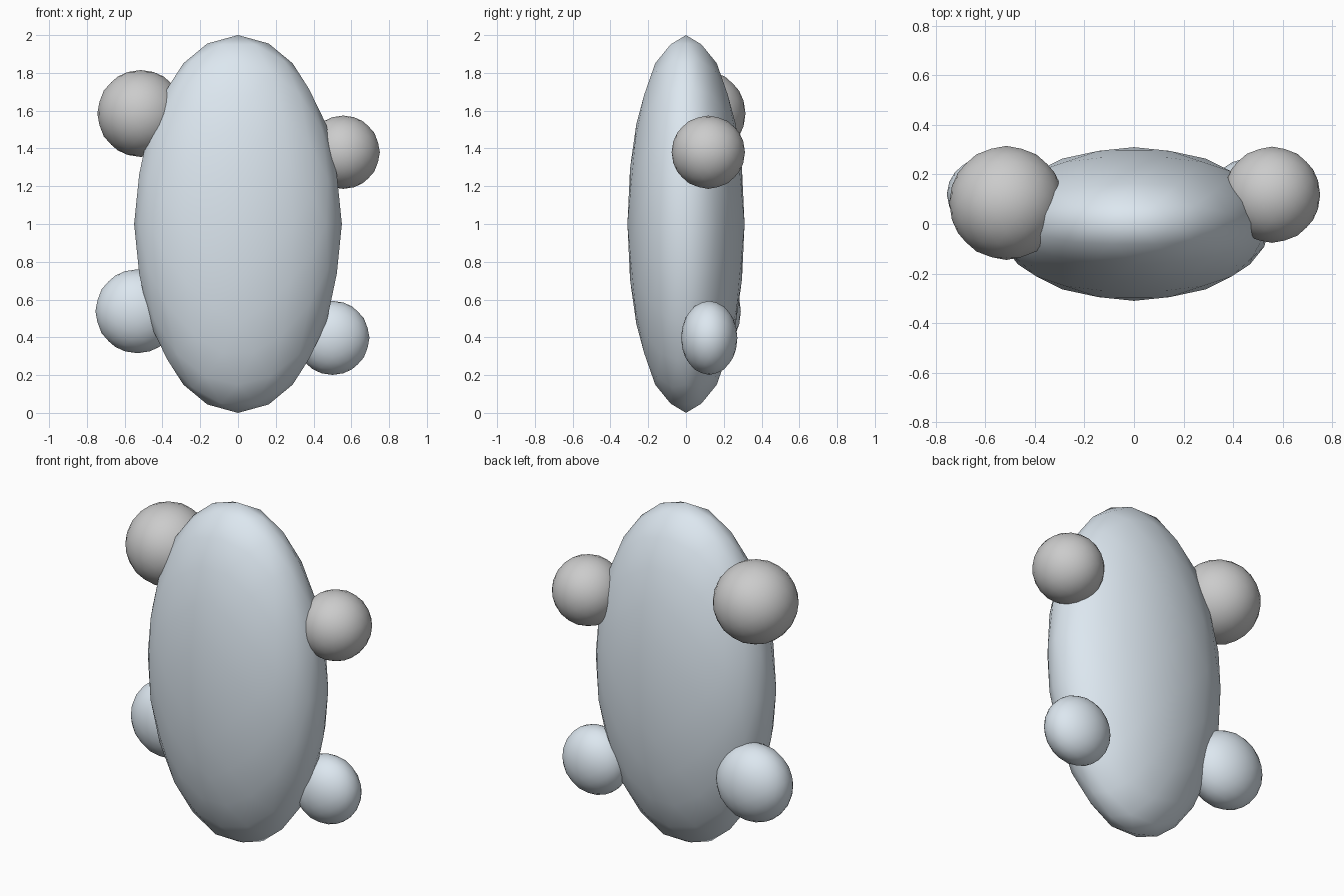
import bpy, bmesh, math
from mathutils import Matrix

if "Cube" in bpy.data.objects:
    bpy.data.objects.remove(bpy.data.objects["Cube"])

pale_blue = bpy.data.materials.new("pale_blue")
pale_blue.diffuse_color = (0.72, 0.80, 0.87, 1)
pale_blue.use_nodes = True
pale_blue.node_tree.nodes["Principled BSDF"].inputs["Base Color"].default_value = pale_blue.diffuse_color


def ellipsoid(name, centre, radii, mat=None):
    """Smooth icosphere turned so an edge (not a corner) sits on top, then stretched."""
    bm = bmesh.new()
    bmesh.ops.create_icosphere(bm, subdivisions=3, radius=1)
    tilt = Matrix.Rotation(-math.atan(2) / 2, 4, 'Y')
    fit = Matrix.Translation(centre) @ Matrix.Diagonal((*radii, 1)) @ tilt
    bm.transform(fit)
    for f in bm.faces:
        f.smooth = True
    mesh = bpy.data.meshes.new(name)
    bm.to_mesh(mesh)
    bm.free()
    if mat:
        mesh.materials.append(mat)
    ob = bpy.data.objects.new(name, mesh)
    bpy.context.collection.objects.link(ob)
    return ob


# Main flattened egg-shaped body
ellipsoid("body", (0, 0, 1), (0.55, 0.31, 1.0), pale_blue)

# Upper round knobs
ellipsoid("upper_left_knob", (-0.515, 0.085, 1.585), (0.23, 0.23, 0.23))
ellipsoid("upper_right_knob", (0.557, 0.118, 1.38), (0.194, 0.194, 0.194))

# Lower knobs, flattened front to back
ellipsoid("lower_left_knob", (-0.533, 0.12, 0.538), (0.222, 0.17, 0.222), pale_blue)
ellipsoid("lower_right_knob", (0.50, 0.123, 0.397), (0.196, 0.149, 0.196), pale_blue)
